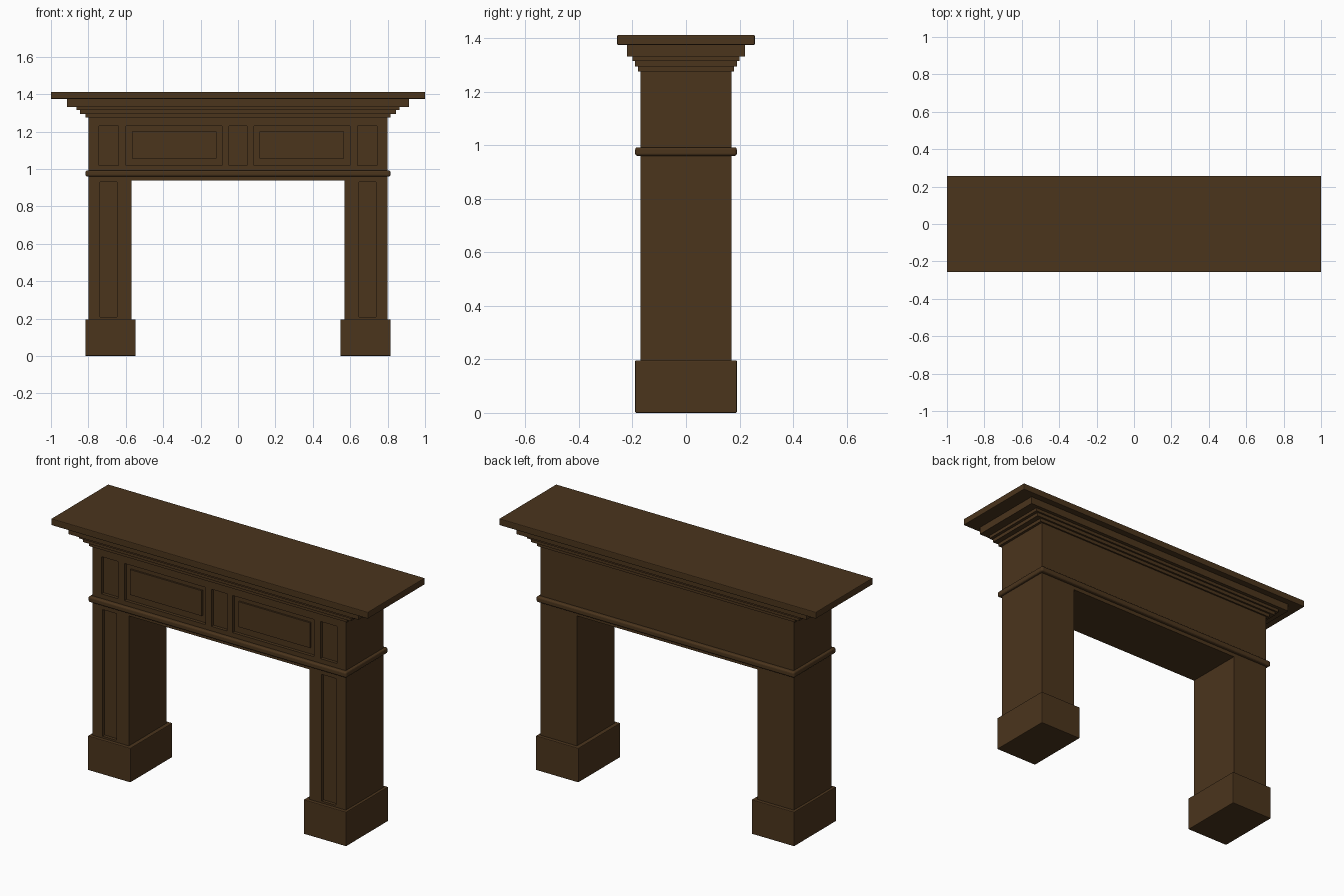
import bpy, bmesh

if "Cube" in bpy.data.objects:
    bpy.data.objects.remove(bpy.data.objects["Cube"])

wood = bpy.data.materials.new("dark_wood")
wood.diffuse_color = (0.07, 0.035, 0.012, 1)
wood.use_nodes = True
wood.node_tree.nodes["Principled BSDF"].inputs["Base Color"].default_value = wood.diffuse_color


def finish(name, bm):
    bmesh.ops.recalc_face_normals(bm, faces=bm.faces)
    me = bpy.data.meshes.new(name)
    bm.to_mesh(me)
    bm.free()
    me.materials.append(wood)
    ob = bpy.data.objects.new(name, me)
    bpy.context.collection.objects.link(ob)
    return ob


def add_box(bm, x0, x1, y0, y1, z0, z1):
    vs = bmesh.ops.create_cube(bm, size=1)["verts"]
    for v in vs:
        v.co.x = x0 if v.co.x < 0 else x1
        v.co.y = y0 if v.co.y < 0 else y1
        v.co.z = z0 if v.co.z < 0 else z1


def box(name, x0, x1, y0, y1, z0, z1, bevel=0, segments=2):
    bm = bmesh.new()
    add_box(bm, x0, x1, y0, y1, z0, z1)
    ob = finish(name, bm)
    if bevel:
        m = ob.modifiers.new("soft_edge", "BEVEL")
        m.width, m.segments = bevel, segments
    return ob


FRONT, DEPTH = -0.17, 0.018

# Surround: legs and frieze as one extruded outline
outline = [(-0.8, 0.19), (-0.57, 0.19), (-0.57, 0.938), (0.57, 0.938),
           (0.57, 0.19), (0.8, 0.19), (0.8, 1.28), (-0.8, 1.28)]
bm = bmesh.new()
face = bm.faces.new([bm.verts.new((x, FRONT, z)) for x, z in outline])
ext = bmesh.ops.extrude_face_region(bm, geom=[face])["geom"]
bmesh.ops.translate(bm, vec=(0, 0.34, 0),
                    verts=[v for v in ext if isinstance(v, bmesh.types.BMVert)])
surround = finish("surround", bm)

# Recessed panels cut into the front
bm = bmesh.new()
recesses = [(-0.048, 0.048, 1.018, 1.23)]
for s in (-1, 1):
    for a, b, z0, z1 in ((0.64, 0.743, 1.018, 1.23),
                         (0.085, 0.598, 1.018, 1.23),
                         (0.648, 0.738, 0.207, 0.93)):
        recesses.append((min(s * a, s * b), max(s * a, s * b), z0, z1))
for x0, x1, z0, z1 in recesses:
    add_box(bm, x0, x1, FRONT - 0.05, FRONT + DEPTH, z0, z1)
cutter = finish("panel_cutter", bm)
cutter.hide_render = True
cut = surround.modifiers.new("panels", "BOOLEAN")
cut.operation, cut.solver, cut.object = "DIFFERENCE", "EXACT", cutter
bpy.context.view_layer.objects.active = surround
bpy.ops.object.modifier_apply(modifier=cut.name)
bpy.data.objects.remove(cutter)

# Plinths and raised fields in the wide frieze panels
for side, s in (("left", -1), ("right", 1)):
    x0, x1 = sorted((s * 0.547, s * 0.816))
    box(side + "_plinth", x0, x1, -0.19, 0.19, 0, 0.196, 0.004)
    x0, x1 = sorted((s * 0.116, s * 0.568))
    box(side + "_raised_panel", x0, x1, FRONT + 0.008, FRONT + 0.03, 1.056, 1.2)

# Rounded band around the frieze
box("band_moulding", -0.815, 0.815, -0.19, 0.19, 0.96, 0.992, 0.009, 3)

# Stepped cornice under the shelf
for i, (hx, hy, z0, z1) in enumerate(((0.815, 0.179, 1.275, 1.294),
                                      (0.846, 0.19, 1.294, 1.314),
                                      (0.864, 0.2, 1.314, 1.332),
                                      (0.915, 0.22, 1.332, 1.374))):
    box(f"cornice_step_{i + 1}", -hx, hx, -hy, hy, z0, z1)

# Mantel shelf
box("shelf", -1, 1, -0.257, 0.257, 1.374, 1.412, 0.004)
